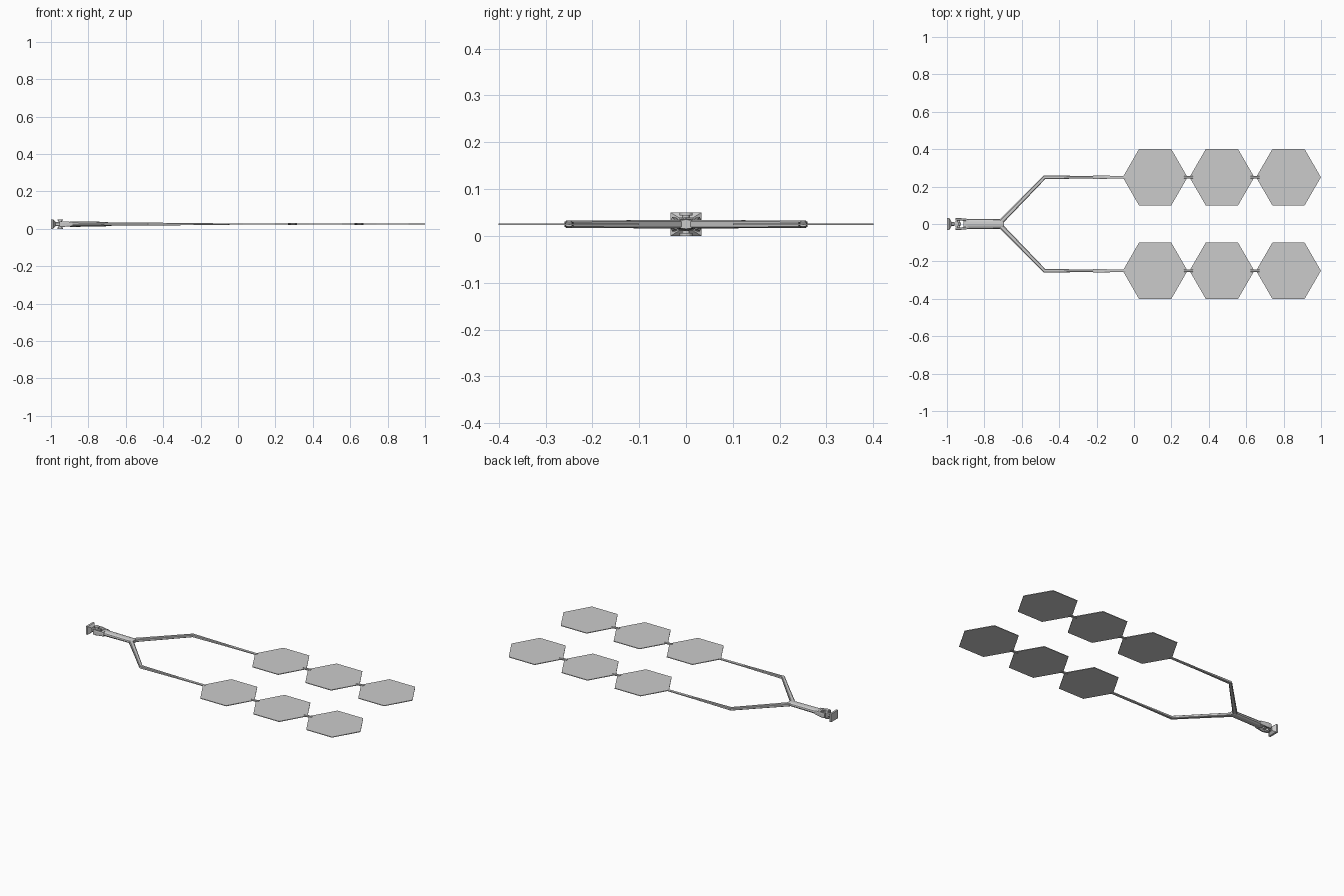
import bpy, bmesh, math
from mathutils import Vector

if "Cube" in bpy.data.objects:
    bpy.data.objects.remove(bpy.data.objects["Cube"])

Z = 0.029  # height of the flat centre plane


def make(name, bm):
    bmesh.ops.recalc_face_normals(bm, faces=bm.faces[:])
    me = bpy.data.meshes.new(name)
    bm.to_mesh(me)
    bm.free()
    ob = bpy.data.objects.new(name, me)
    bpy.context.collection.objects.link(ob)
    return ob


def chamfered(c=0.35):
    # unit rectangle with cut corners
    k = 1 - c
    return [(1, k), (k, 1), (-k, 1), (-1, k), (-1, -k), (-k, -1), (k, -1), (1, -k)]


def ellipse(n=12):
    return [(math.cos(2 * math.pi * i / n), math.sin(2 * math.pi * i / n)) for i in range(n)]


def loft(name, stations, profile):
    # stations: x, y, half width, half height, heading in degrees
    bm = bmesh.new()
    rings = []
    for x, y, w, h, a in stations:
        side = Vector((-math.sin(math.radians(a)), math.cos(math.radians(a)), 0))
        rings.append([bm.verts.new(Vector((x, y, Z)) + side * (w * u) + Vector((0, 0, h * v)))
                      for u, v in profile])
    n = len(profile)
    for r, q in zip(rings, rings[1:]):
        for i in range(n):
            bm.faces.new((r[i], r[(i + 1) % n], q[(i + 1) % n], q[i]))
    bm.faces.new(rings[0])
    bm.faces.new(rings[-1])
    return make(name, bm)


def prism(name, radius, depth, sides, loc, rot=(0, 0, 0)):
    bm = bmesh.new()
    bmesh.ops.create_cone(bm, cap_ends=True, segments=sides, radius1=radius,
                          radius2=radius, depth=depth)
    ob = make(name, bm)
    ob.location = loc
    ob.rotation_euler = rot
    return ob


# Mounting plate, tapering to a neck and tongue
square = [(1, 1), (-1, 1), (-1, -1), (1, -1)]
loft("mount_plate", [(-1.0, 0, .033, .025, 0), (-.988, 0, .033, .025, 0),
                     (-.976, 0, .012, .012, 0)], square)
loft("mount_tongue", [(-.98, 0, .010, .010, 0), (-.925, 0, .008, .010, 0)], chamfered())

# Vertical and cross pivots of the joint
prism("vertical_pivot", .009, .046, 12, (-.95, 0, Z))
for s in (-1, 1):
    prism("pivot_flange", .014, .006, 12, (-.95, 0, Z + s * .022))
prism("cross_pin", .008, .062, 12, (-.938, 0, Z), (math.pi / 2, 0, 0))

# Fork cheeks either side of the tongue
for s in (-1, 1):
    loft("fork_cheek", [(-.955, s * .026, .006, .014, 0), (-.935, s * .026, .006, .015, 0),
                        (-.885, s * .020, .007, .011, 0)], chamfered())
loft("fork_bridge", [(-.912, 0, .018, .010, 0), (-.89, 0, .026, .014, 0)], chamfered())

# Main oval boom
loft("main_boom", [(-.90, 0, .025, .014, 0), (-.89, 0, .027, .015, 0), (-.71, 0, .026, .012, 0),
                   (-.695, 0, .020, .010, 0)], ellipse())

R = 0.1732
CENTRES = (0.113, 0.470, 0.826)
for s in (-1, 1):
    # Bent arm: diagonal strut then straight strut
    loft("bent_arm", [(-.715, s * .008, .013, .009, s * 47), (-.60, s * .125, .011, .0085, s * 47),
                      (-.478, s * .25, .010, .008, s * 23),
                      (-.06, s * .25, .0055, .0035, 0)], chamfered())
    # Panel root sleeve
    loft("root_sleeve", [(-.22, s * .25, .0085, .005, 0),
                         (-.045, s * .25, .0075, .004, 0)], chamfered())
    # Hexagonal panels
    for c in CENTRES:
        prism("hex_panel", R, .004, 6, (c, s * .25, Z), (0, 0, math.pi / 2))
    # Hinges between the panels
    for a, b in zip(CENTRES, CENTRES[1:]):
        m = (a + b) / 2
        loft("panel_hinge", [(m - .024, s * .25, .007, .005, 0),
                             (m + .024, s * .25, .007, .005, 0)], chamfered())

# Settle the model on the ground
bpy.context.view_layer.update()
low = min((o.matrix_world @ v.co).z for o in bpy.data.objects for v in o.data.vertices)
for o in bpy.data.objects:
    o.location.z -= low
